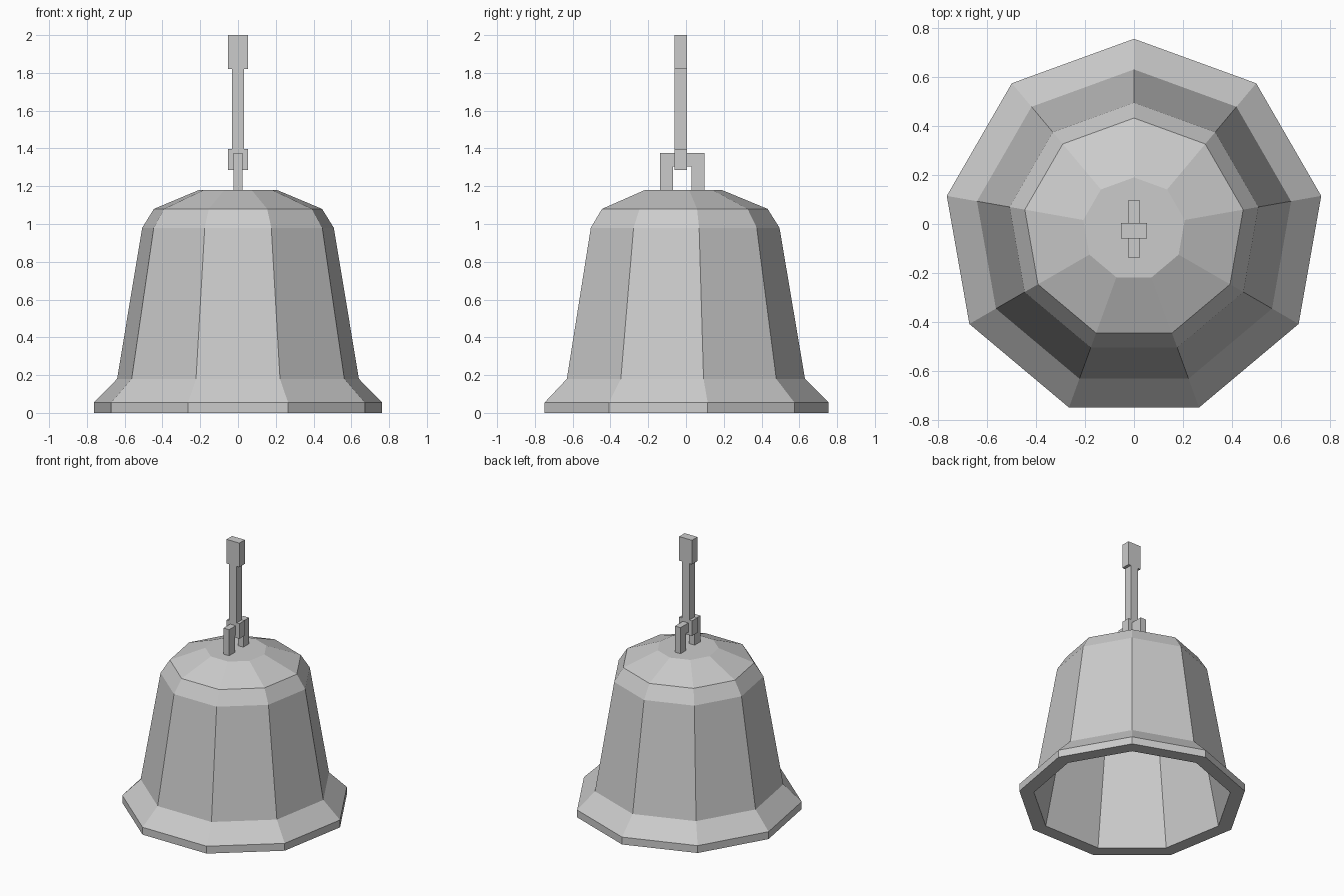
import bpy
import bmesh
from math import sin, cos, tau

cube = bpy.data.objects.get("Cube")
if cube:
    bpy.data.objects.remove(cube, do_unlink=True)

SIDES = 9
CENTRE_Y = -0.02

metal = bpy.data.materials.new("plain grey")
metal.use_nodes = True
grey = (0.6, 0.6, 0.6, 1)
metal.diffuse_color = grey
metal.node_tree.nodes["Principled BSDF"].inputs["Base Color"].default_value = grey


def add_object(name, bm):
    bmesh.ops.recalc_face_normals(bm, faces=bm.faces)
    mesh = bpy.data.meshes.new(name)
    bm.to_mesh(mesh)
    bm.free()
    mesh.materials.append(metal)
    obj = bpy.data.objects.new(name, mesh)
    bpy.context.collection.objects.link(obj)
    return obj


def lathe(name, profile):
    """Faceted solid of revolution, capped at both ends of the profile."""
    bm = bmesh.new()
    rings = []
    for r, z in profile:
        angles = [tau * i / SIDES for i in range(SIDES)]
        rings.append([bm.verts.new((r * sin(a), CENTRE_Y + r * cos(a), z)) for a in angles])
    for low, high in zip(rings, rings[1:]):
        for i in range(SIDES):
            j = (i + 1) % SIDES
            bm.faces.new((low[i], low[j], high[j], high[i]))
    bm.faces.new(rings[0])
    bm.faces.new(rings[-1])
    return add_object(name, bm)


def extrude_outline(name, points, to_xyz, depth):
    """Closed 2D outline placed by to_xyz and extruded along depth."""
    bm = bmesh.new()
    face = bm.faces.new([bm.verts.new(to_xyz(u, z)) for u, z in points])
    out = bmesh.ops.extrude_face_region(bm, geom=[face])
    verts = [v for v in out["geom"] if isinstance(v, bmesh.types.BMVert)]
    bmesh.ops.translate(bm, verts=verts, vec=depth)
    return add_object(name, bm)


# Hollow bell: inner ceiling, down the inside, round the lip, up to the crown
lathe("bell_body", [
    (0.19, 1.14), (0.43, 1.05), (0.48, 0.98), (0.675, 0),
    (0.775, 0), (0.775, 0.055), (0.65, 0.18), (0.515, 0.98),
    (0.452, 1.08), (0.21, 1.18)])

# Arched bracket on the crown
arch = [(0.118, 1.17), (0.118, 1.375), (-0.118, 1.375), (-0.118, 1.17),
        (-0.05, 1.17), (-0.05, 1.305), (0.05, 1.305), (0.05, 1.17)]
extrude_outline("crown_bracket", arch,
                lambda u, z: (-0.023, CENTRE_Y + u, z), (0.046, 0, 0))

# Upright handle with a wide foot and a wide grip, mirrored about its middle
half = [(0.053, 1.285), (0.053, 1.398), (0.031, 1.398),
        (0.031, 1.82), (0.053, 1.82), (0.053, 2.0)]
outline = half + [(-x, z) for x, z in reversed(half)]
extrude_outline("handle", outline,
                lambda u, z: (u, -0.06, z), (0, 0.065, 0))
